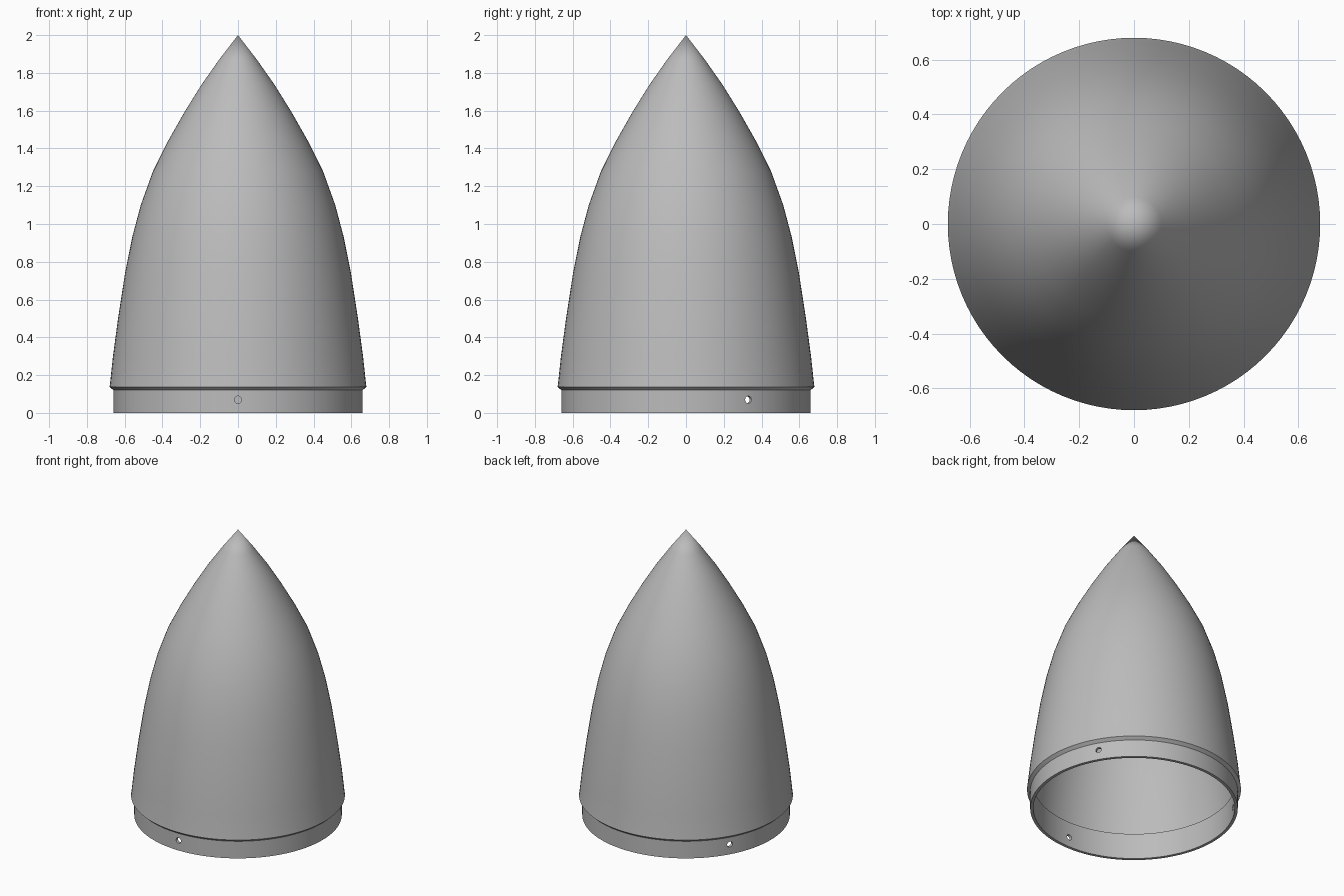
import bpy
import bmesh
from math import cos, sin, pi, radians
from mathutils import Matrix, Vector

cube = bpy.data.objects.get("Cube")
if cube:
    bpy.data.objects.remove(cube, do_unlink=True)

SEGMENTS = 96

metal = bpy.data.materials.new("mid grey")
metal.use_nodes = True
GREY = (0.5, 0.5, 0.5, 1)
metal.diffuse_color = GREY
metal.node_tree.nodes["Principled BSDF"].inputs["Base Color"].default_value = GREY


def add_object(name, bm):
    mesh = bpy.data.meshes.new(name)
    bmesh.ops.recalc_face_normals(bm, faces=bm.faces)
    bm.to_mesh(mesh)
    bm.free()
    mesh.materials.append(metal)
    obj = bpy.data.objects.new(name, mesh)
    bpy.context.collection.objects.link(obj)
    return obj


def lathe(name, profile):
    """Spin (radius, height) points about z; the loop closes on the axis."""
    bm = bmesh.new()
    verts = [bm.verts.new((r, 0, z)) for r, z in profile]
    edges = [bm.edges.new(pair) for pair in zip(verts, verts[1:])]
    bmesh.ops.spin(bm, geom=verts + edges, cent=(0, 0, 0), axis=(0, 0, 1),
                   angle=2 * pi, steps=SEGMENTS, use_merge=False)
    bmesh.ops.remove_doubles(bm, verts=bm.verts, dist=0.0005)
    return add_object(name, bm)


# Ogive skin, from the lip up to the tip
ogive = [(0.678, 0.15), (0.662, 0.3), (0.635, 0.5), (0.598, 0.74), (0.56, 0.93),
         (0.515, 1.1), (0.45, 1.28), (0.37, 1.44), (0.285, 1.59), (0.195, 1.735),
         (0.1, 1.87), (0, 2)]

# Outer collar and lip, then the inner wall running back down to the rim
collar = [(0.64, 0), (0.66, 0), (0.66, 0.12), (0.68, 0.138)]
inside = [(0, 1.96)] + [(r - 0.02, z - 0.01) for r, z in reversed(ogive[1:-1])]
inner_collar = [(0.653, 0.18), (0.64, 0.18), (0.64, 0)]
nose_cone = lathe("nose_cone_shell", collar + ogive + inside + inner_collar)

# Three fastener holes through the collar
bm = bmesh.new()
for angle in (-90, 30, 150):
    a = radians(angle)
    out = Vector((cos(a), sin(a), 0))
    place = Matrix.Translation(out * 0.65 + Vector((0, 0, 0.07)))
    turn = out.to_track_quat("Z", "Y").to_matrix().to_4x4()
    bmesh.ops.create_cone(bm, cap_ends=True, segments=24, radius1=0.019,
                          radius2=0.019, depth=0.1, matrix=place @ turn)
cutter = add_object("hole_cutter", bm)
cutter.hide_render = True

bpy.context.view_layer.objects.active = nose_cone
nose_cone.select_set(True)
cut = nose_cone.modifiers.new("fastener holes", "BOOLEAN")
cut.operation = "DIFFERENCE"
cut.solver = "EXACT"
cut.object = cutter
bpy.ops.object.modifier_apply(modifier=cut.name)
bpy.data.objects.remove(cutter, do_unlink=True)

bpy.ops.object.shade_smooth_by_angle(angle=radians(30))
